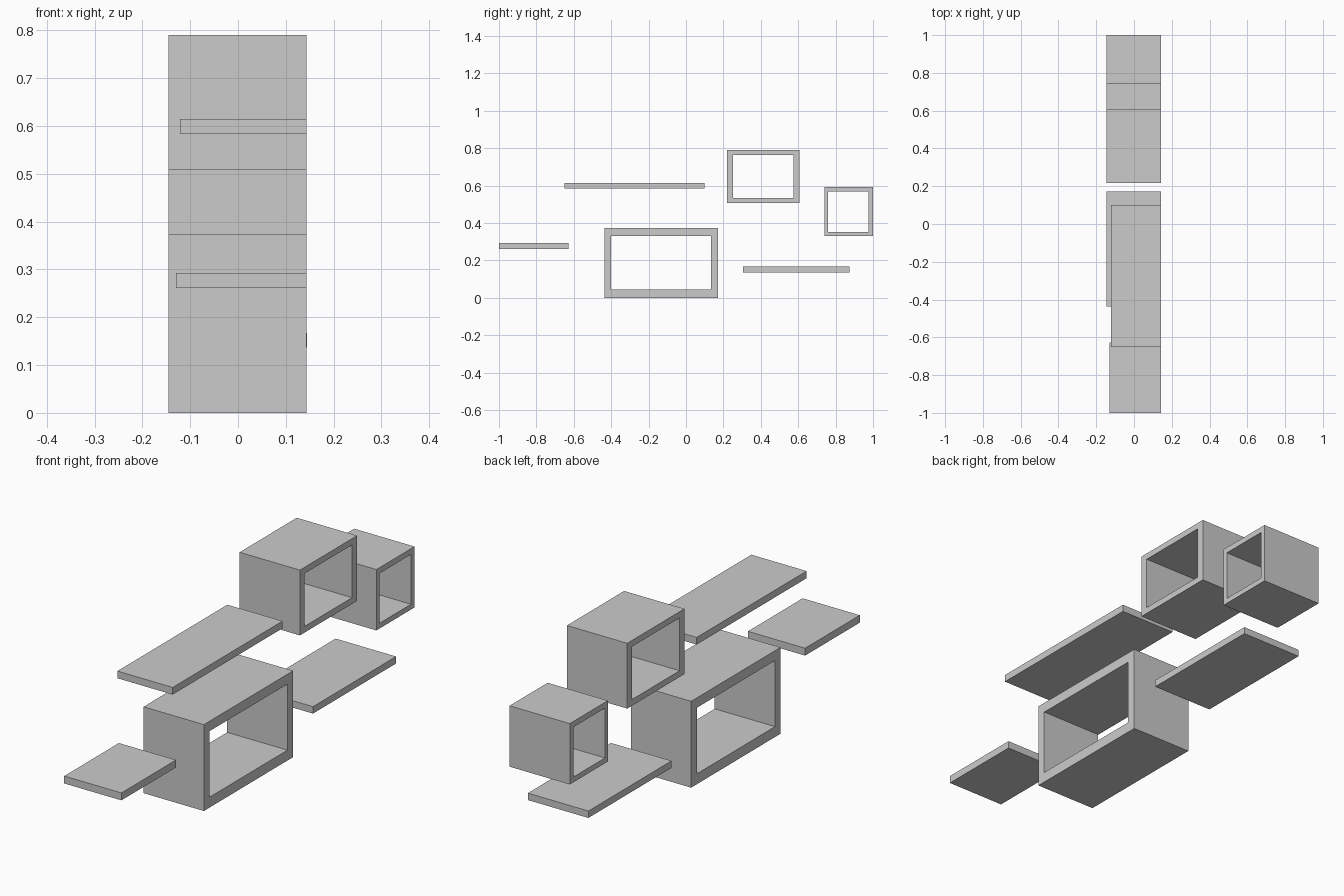
import bpy, bmesh

if "Cube" in bpy.data.objects:
    bpy.data.objects.remove(bpy.data.objects["Cube"])

X0, X1 = -0.145, 0.143  # shared back (wall) and front planes


def finish(name, bm):
    bmesh.ops.recalc_face_normals(bm, faces=bm.faces)
    mesh = bpy.data.meshes.new(name)
    bm.to_mesh(mesh)
    bm.free()
    bpy.context.collection.objects.link(bpy.data.objects.new(name, mesh))


def rect(y0, y1, z0, z1):
    return [(y0, z0), (y1, z0), (y1, z1), (y0, z1)]


def frame(name, outer, inner):
    """Open box: rectangular ring in the YZ plane, extruded along x."""
    bm = bmesh.new()
    o = [bm.verts.new((X0, y, z)) for y, z in rect(*outer)]
    i = [bm.verts.new((X0, y, z)) for y, z in rect(*inner)]
    ring = [bm.faces.new((o[k], o[(k + 1) % 4], i[(k + 1) % 4], i[k]))
            for k in range(4)]
    ext = bmesh.ops.extrude_face_region(bm, geom=ring, use_keep_orig=True)
    verts = [g for g in ext["geom"] if isinstance(g, bmesh.types.BMVert)]
    bmesh.ops.translate(bm, verts=verts, vec=(X1 - X0, 0, 0))
    finish(name, bm)


def board(name, x0, x1, y0, y1, z0, z1):
    """Solid flat shelf board."""
    bm = bmesh.new()
    bmesh.ops.create_cube(bm, size=1)
    for v in bm.verts:
        v.co = (x1 if v.co.x > 0 else x0,
                y1 if v.co.y > 0 else y0,
                z1 if v.co.z > 0 else z0)
    finish(name, bm)


# Open cube shelves (y0, y1, z0, z1)
frame("large_box_shelf", (-0.437, 0.172, 0.0, 0.373), (-0.40, 0.133, 0.045, 0.33))
frame("medium_box_shelf", (0.218, 0.608, 0.508, 0.79), (0.251, 0.574, 0.535, 0.763))
frame("small_box_shelf", (0.74, 1.0, 0.33, 0.593), (0.76, 0.976, 0.353, 0.568))

# Flat shelves
board("upper_shelf", -0.121, X1, -0.65, 0.10, 0.584, 0.615)
board("left_shelf", -0.13, X1, -1.0, -0.627, 0.261, 0.293)
board("lower_shelf", X0, 0.144, 0.306, 0.873, 0.137, 0.167)
